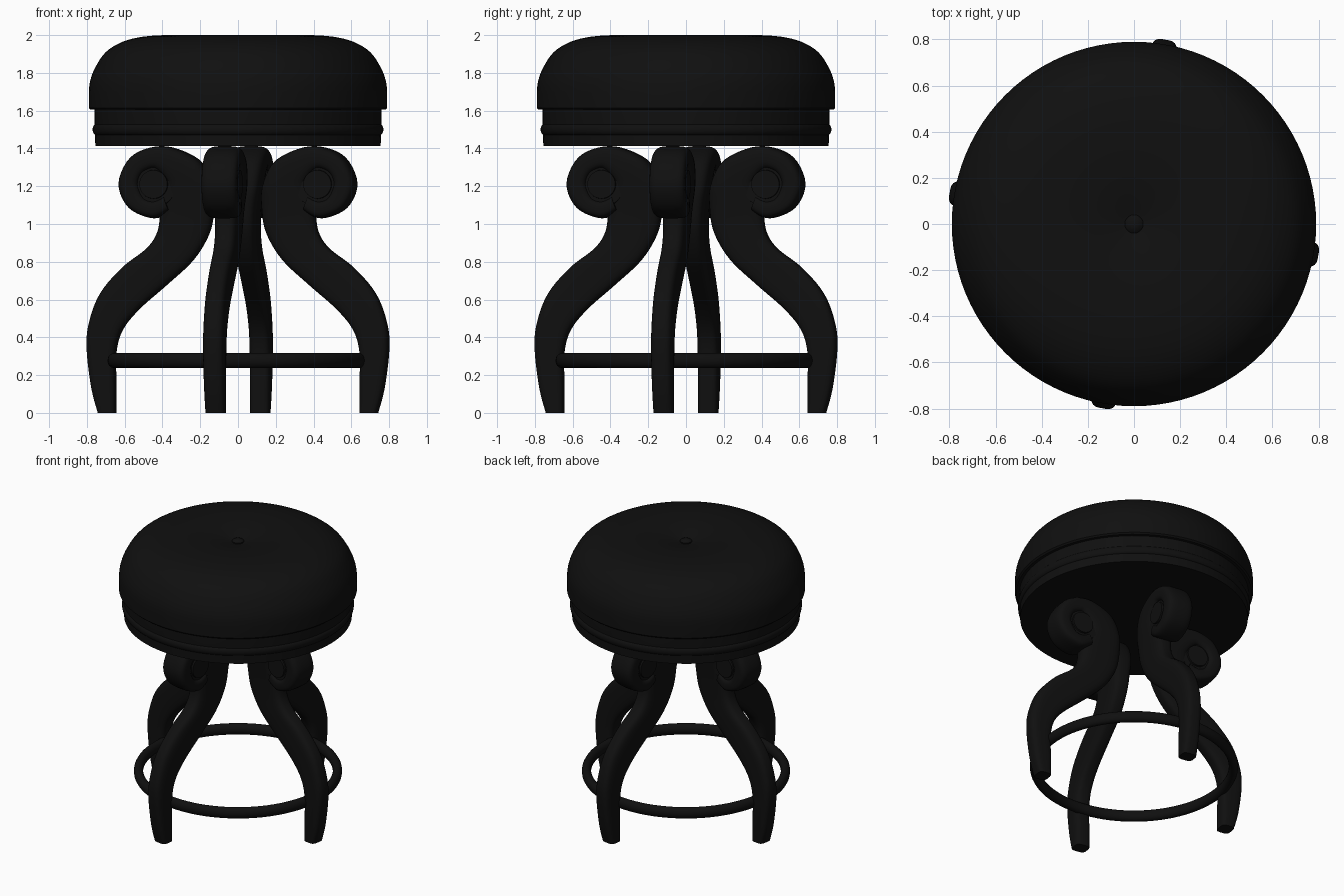
import bpy, bmesh, math
from mathutils import Vector, Matrix

if "Cube" in bpy.data.objects:
    bpy.data.objects.remove(bpy.data.objects["Cube"])

black = bpy.data.materials.new("black_lacquer")
black.diffuse_color = (0.005, 0.005, 0.005, 1)
black.use_nodes = True
black.node_tree.nodes["Principled BSDF"].inputs["Base Color"].default_value = black.diffuse_color


def finish(name, bm, angle=40):
    bmesh.ops.remove_doubles(bm, verts=bm.verts, dist=1e-5)
    bmesh.ops.recalc_face_normals(bm, faces=bm.faces)
    me = bpy.data.meshes.new(name)
    bm.to_mesh(me)
    bm.free()
    me.materials.append(black)
    ob = bpy.data.objects.new(name, me)
    bpy.context.collection.objects.link(ob)
    bpy.ops.object.select_all(action='DESELECT')
    ob.select_set(True)
    bpy.context.view_layer.objects.active = ob
    bpy.ops.object.shade_smooth_by_angle(angle=math.radians(angle))
    return ob


def smooth(points, n):
    # Catmull-Rom resampling of a list of tuples
    pts = [Vector(p) for p in points]
    out = []
    for i in range(len(pts) - 1):
        a, b, c = pts[max(i - 1, 0)], pts[i], pts[i + 1]
        d = pts[min(i + 2, len(pts) - 1)]
        for k in range(n):
            t = k / n
            out.append(0.5 * (2 * b + (c - a) * t + (2 * a - 5 * b + 4 * c - d) * t ** 2
                              + (3 * b - a - 3 * c + d) * t ** 3))
    return out + [pts[-1]]


def lathe(name, profile, closed=False, steps=96):
    bm = bmesh.new()
    vs = [bm.verts.new((p[0], 0, p[1])) for p in profile]
    pairs = list(zip(vs, vs[1:])) + ([(vs[-1], vs[0])] if closed else [])
    edges = [bm.edges.new(p) for p in pairs]
    bmesh.ops.spin(bm, geom=vs + edges, cent=(0, 0, 0), axis=(0, 0, 1),
                   angle=2 * math.pi, steps=steps)
    return finish(name, bm)


def oval(r, z, w, h, n=16):
    return [(r + w * math.cos(a), z + h * math.sin(a))
            for a in (2 * math.pi * i / n for i in range(n))]


# Seat: cushion with a buttoned dimple, rim band and bead
crown = smooth([(.79, 1.70), (.782, 1.76), (.755, 1.83), (.70, 1.91), (.61, 1.965),
                (.50, 1.992), (.36, 2.0), (.22, 1.992), (.12, 1.975), (.04, 1.955)], 4)
lathe("cushion", [(0, 1.605), (.78, 1.605), (.79, 1.615)] + [tuple(p) for p in crown] + [(0, 1.95)])
lathe("cushion_button", [(.04, 1.95), (.04, 1.962), (.03, 1.97), (.015, 1.975), (0, 1.976)], steps=24)
lathe("seat_band", [(0, 1.412), (.755, 1.412), (.757, 1.46), (.76, 1.54), (.76, 1.61), (0, 1.61)])
lathe("seat_bead", oval(.75, 1.5, .02, .03), True)

# Foot ring
lathe("foot_ring", oval(.66, .277, .031, .039), True)

# Leg: sections of (rim side r, z, eye side r, z, half width), curling into a scroll
SECTIONS = [
    (.655, 0, .75, 0, .052), (.655, .15, .785, .13, .055), (.655, .32, .81, .33, .057),
    (.62, .44, .80, .47, .057), (.53, .55, .74, .63, .057), (.38, .68, .62, .77, .058),
    (.24, .81, .49, .87, .06), (.155, .95, .43, .96, .062), (.13, 1.08, .41, 1.09, .07),
    (.135, 1.2, .38, 1.2, .085), (.195, 1.325, .40, 1.25, .093), (.32, 1.395, .425, 1.28, .095),
    (.44, 1.41, .45, 1.29, .095), (.57, 1.355, .50, 1.265, .095), (.635, 1.215, .52, 1.21, .095),
    (.58, 1.085, .49, 1.14, .095), (.45, 1.03, .44, 1.125, .093), (.36, 1.07, .39, 1.15, .085)]


def spow(x, k=.55):
    return math.copysign(abs(x) ** k, x)


def build_leg(name):
    bm = bmesh.new()
    n, rings = 24, []
    for a, b, c, d, w in ((*s,) for s in smooth(SECTIONS, 5)):
        rim, eye = Vector((a, 0, b)), Vector((c, 0, d))
        mid, half = (rim + eye) / 2, (eye - rim) / 2
        ring = []
        for i in range(n):
            t = 2 * math.pi * (i + .5) / n
            p = mid + half * spow(math.cos(t))
            ring.append(bm.verts.new((p.x, w * spow(math.sin(t)), p.z)))
        rings.append(ring)
    for r0, r1 in zip(rings, rings[1:]):
        for i in range(n):
            j = (i + 1) % n
            bm.faces.new((r0[i], r0[j], r1[j], r1[i]))
    bm.faces.new(rings[0])
    bm.faces.new(rings[-1])
    # scroll web, and the raised eye in its middle
    for r1, r2, depth in ((.13, .13, .15), (.085, .085, .176)):
        for side in (1, -1):
            turn = Matrix.Rotation(-side * math.pi / 2, 4, 'X')
            place = Matrix.Translation((.44, side * depth / 4, 1.21)) @ turn
            bmesh.ops.create_cone(bm, cap_ends=True, segments=32, radius1=r1,
                                  radius2=r2 - .01, depth=depth / 2, matrix=place)
    return finish(name, bm)


# Four legs set in a slightly turned cross
leg = build_leg("right_leg")
for i, name in enumerate(("right_leg", "back_leg", "left_leg", "front_leg")):
    ob = leg if i == 0 else leg.copy()
    ob.name = name
    if i:
        bpy.context.collection.objects.link(ob)
    ob.rotation_euler.z = math.radians(-9.7 + 90 * i)
